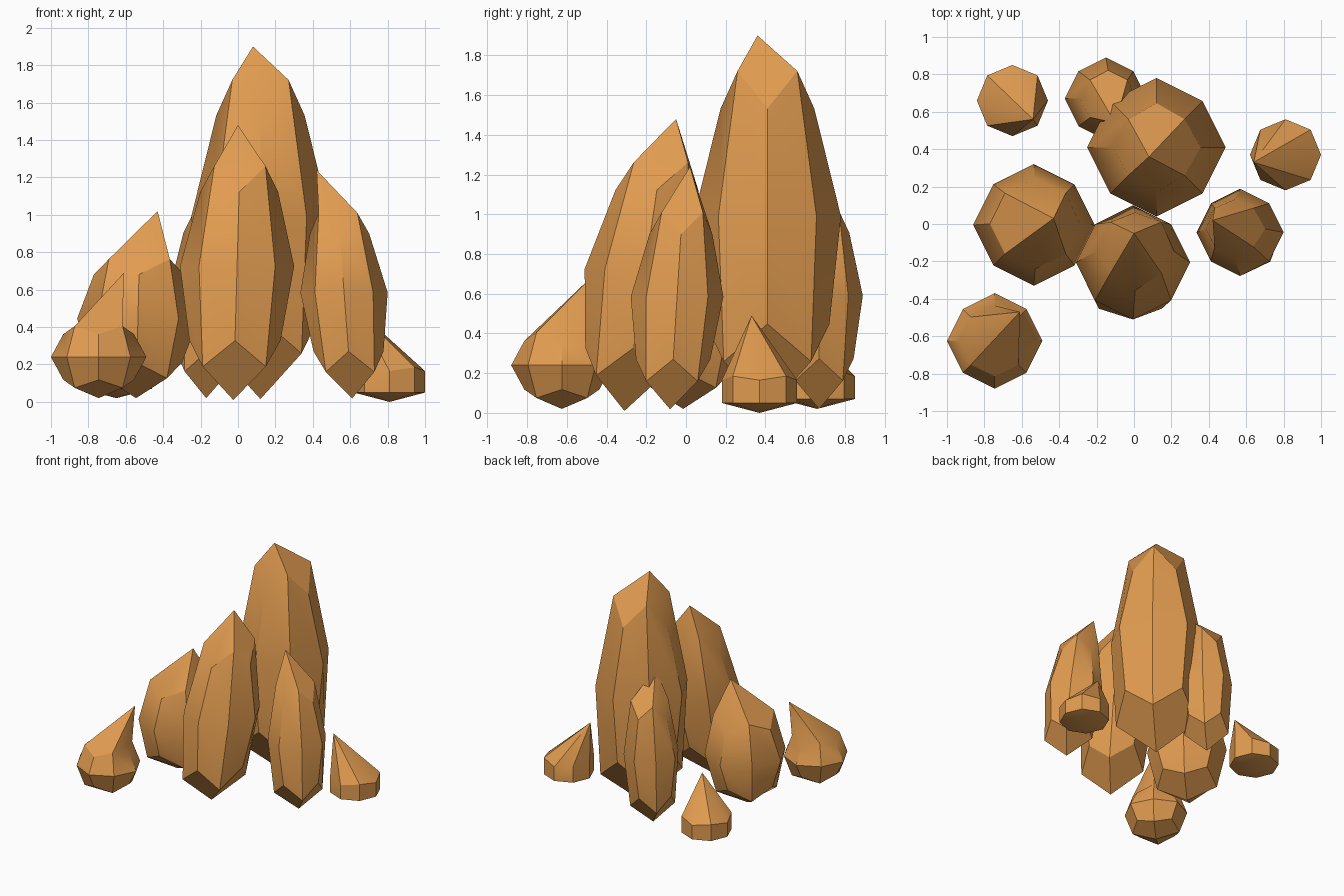
import bpy, bmesh, math
from mathutils import Vector

if "Cube" in bpy.data.objects:
    bpy.data.objects.remove(bpy.data.objects["Cube"])

mat = bpy.data.materials.new("amber_stone")
mat.diffuse_color = (0.75, 0.33, 0.08, 1)
mat.use_nodes = True
mat.node_tree.nodes["Principled BSDF"].inputs["Base Color"].default_value = mat.diffuse_color


def finish(name, bm):
    bmesh.ops.recalc_face_normals(bm, faces=bm.faces)
    me = bpy.data.meshes.new(name)
    bm.to_mesh(me)
    bm.free()
    me.materials.append(mat)
    ob = bpy.data.objects.new(name, me)
    bpy.context.collection.objects.link(ob)
    bpy.ops.object.select_all(action='DESELECT')
    ob.select_set(True)
    bpy.context.view_layer.objects.active = ob
    bpy.ops.object.shade_smooth_by_angle(angle=math.radians(30))


def crystal(name, centre, r, h, apex, taper=0.0, lean=(0, 0)):
    """Rounded cube turned 45 degrees, stretched, tapered, leaned, tip pulled to apex."""
    bm = bmesh.new()
    bmesh.ops.create_cube(bm, size=2)
    bmesh.ops.subdivide_edges(bm, edges=bm.edges[:], cuts=1, use_grid_fill=True)
    soften = {1: 1.0, 2: 0.75, 3: 5 / 9}
    k = r / 1.06 * math.sqrt(0.5)
    for v in bm.verts:
        p = v.co * soften[sum(abs(c) > 0.5 for c in v.co)]
        if p.z > 0.9:
            v.co = apex
            continue
        f = k * (1 - taper * p.z)
        v.co = Vector(centre) + Vector(((p.x - p.y) * f + lean[0] * p.z,
                                        (p.x + p.y) * f + lean[1] * p.z, h * p.z))
    finish(name, bm)


def shard(name, centre, r, apex):
    """Low eight-sided stone with an off-centre point and a shallow bottom."""
    bm = bmesh.new()
    x, y, z = centre
    rings = []
    for heights in ((0.05, 0.05), (0.165, 0.185)):
        rings.append([bm.verts.new((x + r * math.cos(i * math.pi / 4),
                                    y + r * math.sin(i * math.pi / 4),
                                    z + heights[i % 2])) for i in range(8)])
    low, high = rings
    bottom, tip = bm.verts.new(centre), bm.verts.new(apex)
    for i in range(8):
        j = (i + 1) % 8
        bm.faces.new((low[i], low[j], high[j], high[i]))
        bm.faces.new((high[i], high[j], tip))
        bm.faces.new((low[j], low[i], bottom))
    finish(name, bm)


# Tall and medium crystals
crystal("tall_crystal", (0.12, 0.41, 0.99), 0.37, 0.975, (0.08, 0.36, 1.9), 0.25)
crystal("front_crystal", (-0.005, -0.205, 0.725), 0.305, 0.715, (0, -0.05, 1.48),
        0.14, (0.02, 0.105))
crystal("left_crystal", (-0.535, -0.005, 0.445), 0.325, 0.425, (-0.43, 0.03, 1.02),
        0.0, (0.01, 0.01))
crystal("right_crystal", (0.567, -0.045, 0.585), 0.233, 0.567, (0.42, 0.02, 1.24),
        0.15, (-0.043, 0.035))
crystal("back_crystal", (-0.15, 0.67, 0.59), 0.22, 0.57, (-0.10, 0.54, 1.21),
        0.12, (0.02, 0.0))

# Small stones around the base
crystal("round_stone", (-0.745, -0.625, 0.24), 0.255, 0.22, (-0.61, -0.47, 0.69))
shard("back_left_shard", (-0.65, 0.66, 0.02), 0.19, (-0.54, 0.56, 0.48))
shard("right_shard", (0.81, 0.37, 0.0), 0.19, (0.64, 0.33, 0.49))
